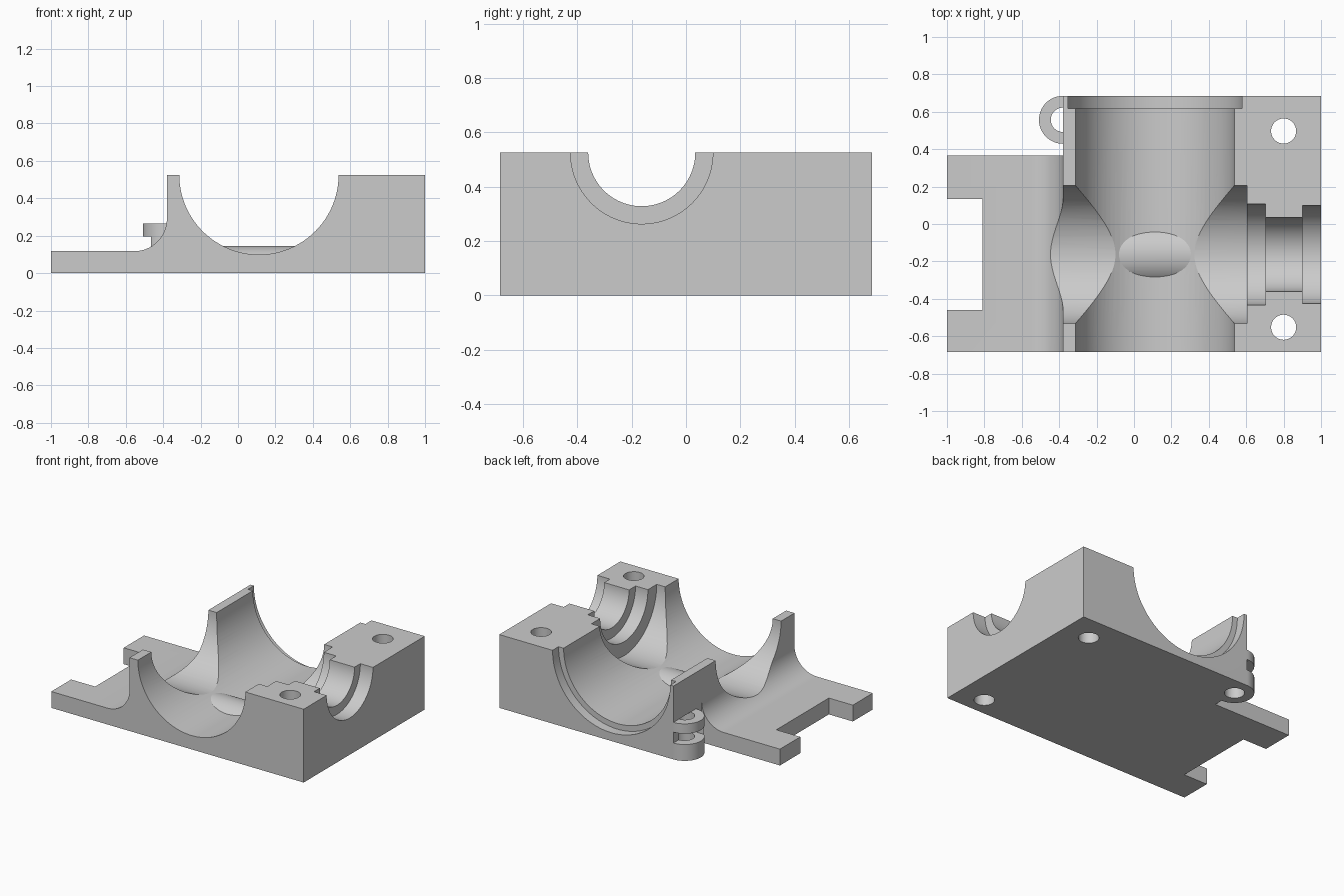
import bpy, bmesh, math
from mathutils import Matrix, Vector

cube = bpy.data.objects.get("Cube")
if cube:
    bpy.data.objects.remove(cube, do_unlink=True)

grey = bpy.data.materials.new("plain grey")
grey.use_nodes = True
grey.diffuse_color = (0.6, 0.6, 0.6, 1)
grey.node_tree.nodes["Principled BSDF"].inputs["Base Color"].default_value = (0.6, 0.6, 0.6, 1)

TOP = 0.525          # split plane height
BACK = 0.685         # half depth
WALL = -0.38         # outer face of the thin wall
BORE_X, CROSS_Y = 0.112, -0.163
LUG_Y = 0.557


def finish(bm, name):
    bmesh.ops.recalc_face_normals(bm, faces=bm.faces)
    mesh = bpy.data.meshes.new(name)
    bm.to_mesh(mesh)
    bm.free()
    mesh.materials.append(grey)
    obj = bpy.data.objects.new(name, mesh)
    bpy.context.collection.objects.link(obj)
    return obj


def prism(name, points, direction):
    """Extrude a closed outline of 3D points along a direction."""
    bm = bmesh.new()
    face = bm.faces.new([bm.verts.new(p) for p in points])
    new = bmesh.ops.extrude_face_region(bm, geom=[face])["geom"]
    bmesh.ops.translate(bm, vec=Vector(direction),
                        verts=[v for v in new if isinstance(v, bmesh.types.BMVert)])
    return finish(bm, name)


def box(name, x, y, z):
    outline = [(x[0], y[0], z[0]), (x[1], y[0], z[0]), (x[1], y[1], z[0]), (x[0], y[1], z[0])]
    return prism(name, outline, (0, 0, z[1] - z[0]))


def cylinder(name, axis, start, end, radius, center):
    """Cylinder along X, Y or Z; center gives the other two coordinates in order."""
    mid = list(center)
    mid.insert("XYZ".index(axis), (start + end) / 2)
    turn = {"X": Matrix.Rotation(math.pi / 2, 4, "Y"),
            "Y": Matrix.Rotation(math.pi / 2, 4, "X"), "Z": Matrix.Identity(4)}[axis]
    bm = bmesh.new()
    bmesh.ops.create_cone(bm, cap_ends=True, segments=96, radius1=radius, radius2=radius,
                          depth=end - start, matrix=Matrix.Translation(mid) @ turn)
    return finish(bm, name)


def combine(target, tool, operation="DIFFERENCE"):
    mod = target.modifiers.new(tool.name, "BOOLEAN")
    mod.operation, mod.object, mod.solver = operation, tool, "EXACT"
    bpy.context.view_layer.objects.active = target
    bpy.ops.object.modifier_apply(modifier=mod.name)
    bpy.data.objects.remove(tool, do_unlink=True)


def arc(cx, cz, r, a0, a1, steps):
    angles = [math.radians(a0 + (a1 - a0) * i / steps) for i in range(steps + 1)]
    return [(cx + r * math.cos(a), cz + r * math.sin(a)) for a in angles]


# Block and base plate, joined by a concave fillet
outline = [(-1, 0), (1, 0), (1, TOP), (WALL, TOP)]
outline += arc(WALL - 0.175, 0.292, 0.175, 0, -90, 20) + [(-1, 0.117)]
housing = prism("bearing_housing", [(x, -BACK, z) for x, z in outline], (0, 2 * BACK, 0))
combine(housing, box("plate_end", (-1.2, WALL), (0.365, 1), (-0.1, 0.5)))
combine(housing, box("plate_slot", (-1.2, -0.81), (-0.46, 0.135), (-0.1, 0.3)))

# Hinge lug with a gap between its two rings
lug = cylinder("hinge_lug", "Z", 0, 0.265, 0.128, (WALL, LUG_Y))
combine(lug, box("lug_gap", (-0.6, WALL), (0.462, 0.8), (0.117, 0.195)))
combine(housing, lug, "UNION")
combine(housing, cylinder("lug_hole", "Z", -0.1, 0.265, 0.065, (WALL, LUG_Y)))

# Main bore with its rear counterbore
combine(housing, cylinder("main_bore", "Y", -0.8, 0.8, 0.426, (BORE_X, TOP)))
combine(housing, cylinder("counterbore", "Y", 0.617, 0.8, 0.466, (BORE_X, TOP)))

# Stepped cross bore
for start, end, radius in [(-0.8, 0.605, 0.37), (0.5, 0.703, 0.27),
                           (0.6, 0.95, 0.197), (0.9, 1.1, 0.262)]:
    combine(housing, cylinder("cross_bore", "X", start, end, radius, (CROSS_Y, TOP)))

# Screw holes
for y in (0.497, -0.552):
    combine(housing, cylinder("screw_hole", "Z", -0.1, 0.7, 0.067, (0.8, y)))

# Low rounded ridge on the floor of the main bore
ridge = [(-0.2, y, z) for y, z in arc(CROSS_Y, -0.035, 0.18, 20, 160, 40)]
combine(housing, prism("floor_ridge", ridge, (0.62, 0, 0)), "UNION")

# Smooth bores, sharp edges
bpy.ops.object.select_all(action="DESELECT")
housing.select_set(True)
bpy.context.view_layer.objects.active = housing
bpy.ops.object.shade_smooth_by_angle(angle=math.radians(25))
